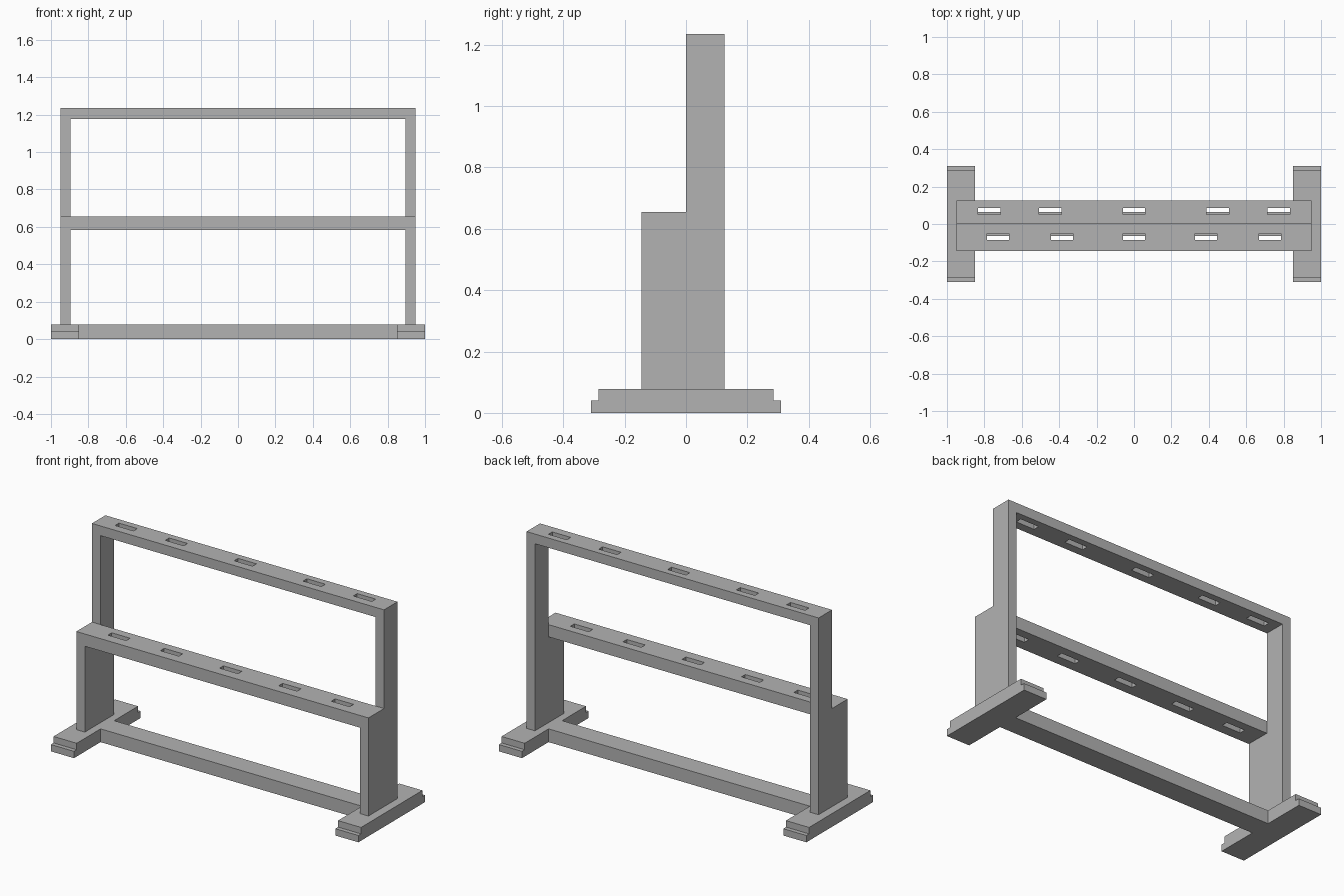
import bpy
import bmesh

cube = bpy.data.objects.get("Cube")
if cube:
    bpy.data.objects.remove(cube, do_unlink=True)

grey = bpy.data.materials.new("plain_grey")
grey.use_nodes = True
colour = (0.45, 0.45, 0.45, 1)
grey.diffuse_color = colour
grey.node_tree.nodes["Principled BSDF"].inputs["Base Color"].default_value = colour


def finish(name, bm):
    bmesh.ops.recalc_face_normals(bm, faces=bm.faces)
    mesh = bpy.data.meshes.new(name)
    bm.to_mesh(mesh)
    bm.free()
    mesh.materials.append(grey)
    obj = bpy.data.objects.new(name, mesh)
    bpy.context.collection.objects.link(obj)


def extrude(bm, offset):
    result = bmesh.ops.extrude_face_region(bm, geom=bm.faces[:])
    verts = [g for g in result["geom"] if isinstance(g, bmesh.types.BMVert)]
    bmesh.ops.translate(bm, verts=verts, vec=offset)


def side_profile(name, points, x0, x1):
    """Extrude a (y, z) outline from x0 to x1."""
    bm = bmesh.new()
    bm.faces.new([bm.verts.new((x0, y, z)) for y, z in points])
    extrude(bm, (x1 - x0, 0, 0))
    finish(name, bm)


def slotted_rail(name, half, y0, y1, z0, z1, slot_y, centres):
    """Rail along x with a row of rectangular through slots."""
    slot_half, slot_depth = 0.06, 0.018
    xs = [-half]
    for c in centres:
        xs += [c - slot_half, c + slot_half]
    xs.append(half)
    ys = [y0, slot_y - slot_depth, slot_y + slot_depth, y1]
    bm = bmesh.new()
    grid = [[bm.verts.new((x, y, z0)) for y in ys] for x in xs]
    for i in range(len(xs) - 1):
        for j in range(3):
            if j == 1 and i % 2 == 1:
                continue  # open slot
            bm.faces.new((grid[i][j], grid[i + 1][j],
                          grid[i + 1][j + 1], grid[i][j + 1]))
    extrude(bm, (0, 0, z1 - z0))
    finish(name, bm)


FOOT_TOP, SHELF_TOP, TOP = 0.078, 0.655, 1.235
FRONT, BACK = -0.145, 0.125
INNER, OUTER = 0.895, 0.95

# Stepped feet and stepped uprights on both sides
foot = [(-0.31, 0), (0.31, 0), (0.31, 0.04), (0.285, 0.04), (0.285, FOOT_TOP),
        (-0.285, FOOT_TOP), (-0.285, 0.04), (-0.31, 0.04)]
upright = [(FRONT, FOOT_TOP), (BACK, FOOT_TOP), (BACK, TOP), (0, TOP),
           (0, SHELF_TOP), (FRONT, SHELF_TOP)]
for side, s in (("left", 1), ("right", -1)):
    side_profile(side + "_foot", foot, s * 0.85, s * 1.0)
    side_profile(side + "_upright", upright, s * INNER, s * OUTER)

# Base beam joining the feet
beam = [(-0.063, 0), (0.063, 0), (0.063, FOOT_TOP), (-0.063, FOOT_TOP)]
side_profile("base_beam", beam, -0.85, 0.85)

# Slotted rails between the uprights
slotted_rail("lower_rail", INNER, FRONT, 0, 0.583, SHELF_TOP, -0.068,
             [-0.727, -0.385, 0, 0.385, 0.727])
slotted_rail("upper_rail", INNER, 0, BACK, 1.178, TOP, 0.068,
             [-0.775, -0.448, 0, 0.448, 0.775])
